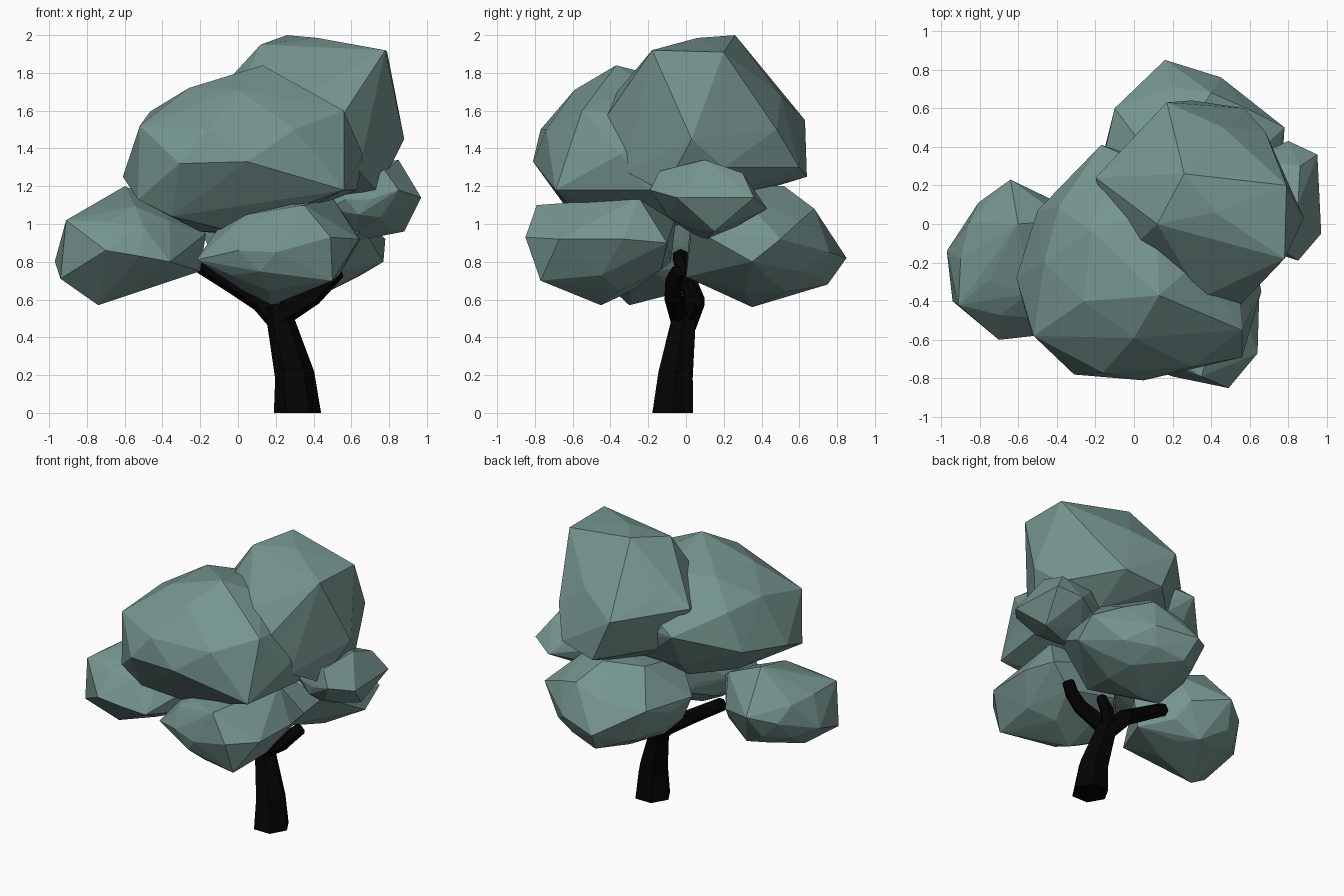
import bpy, bmesh, math
from mathutils import Vector


def material(name, rgb):
    m = bpy.data.materials.new(name)
    m.diffuse_color = (*rgb, 1)
    return m


LEAF = material("leaf_green", (0.18, 0.30, 0.275))
BARK = material("dark_bark", (0.001, 0.001, 0.001))


def finish(name, bm, mat):
    bmesh.ops.recalc_face_normals(bm, faces=bm.faces[:])
    me = bpy.data.meshes.new(name)
    bm.to_mesh(me)
    bm.free()
    me.materials.append(mat)
    ob = bpy.data.objects.new(name, me)
    bpy.context.collection.objects.link(ob)


def clump(name, centre, half, corners):
    """Faceted leaf clump: a coarse ellipsoid stretched out to a few corners."""
    c, pts = Vector(centre), [Vector(p) for p in corners]
    bm = bmesh.new()
    bmesh.ops.create_icosphere(bm, subdivisions=2, radius=1)
    core = [c + Vector([a * b for a, b in zip(v.co, half)]) for v in bm.verts]
    bm.free()
    # drop ellipsoid points that crowd a corner
    core = [q for q in core if min((q - p).length for p in pts) > 0.5 * min(half)]
    bm = bmesh.new()
    for p in core + pts:
        bm.verts.new(p)
    bmesh.ops.convex_hull(bm, input=bm.verts[:])
    loose = [v for v in bm.verts if not v.link_faces]
    bmesh.ops.delete(bm, geom=loose, context='VERTS')
    finish(name, bm, LEAF)


def limb(name, path, sides=6):
    """Tapered tube along (x, y, z, radius) stations."""
    bm = bmesh.new()
    pts = [Vector(p[:3]) for p in path]
    rings = []
    for i, p in enumerate(pts):
        d = pts[min(i + 1, len(pts) - 1)] - pts[max(i - 1, 0)]
        if p.z == 0:
            d = Vector((0, 0, 1))
        side = Vector((0, 1, 0)).cross(d).normalized()
        up = d.cross(side).normalized()
        r = path[i][3]
        rings.append([bm.verts.new(p + r * (math.cos(t) * side + math.sin(t) * up))
                      for t in (2 * math.pi * k / sides for k in range(sides))])
    for a, b in zip(rings, rings[1:]):
        for k in range(sides):
            n = (k + 1) % sides
            bm.faces.new((a[k], a[n], b[n], b[k]))
    bm.faces.new(rings[0])
    bm.faces.new(rings[-1])
    finish(name, bm, BARK)


# Trunk and forked branches
limb("trunk", [(0.315, -0.07, 0, 0.125), (0.30, -0.055, 0.2, 0.105),
               (0.23, -0.015, 0.47, 0.075), (0.21, -0.01, 0.57, 0.06)])
limb("left_branch", [(0.23, 0.0, 0.47, 0.06), (0.12, 0.05, 0.59, 0.055),
                     (-0.04, 0.01, 0.69, 0.05), (-0.27, -0.03, 0.83, 0.045)])
limb("right_branch", [(0.22, -0.03, 0.51, 0.06), (0.40, -0.07, 0.62, 0.05),
                      (0.47, -0.07, 0.69, 0.045), (0.53, -0.04, 0.75, 0.04)])
limb("back_branch", [(0.22, 0.0, 0.48, 0.05), (0.27, 0.05, 0.58, 0.045),
                     (0.28, 0.0, 0.70, 0.035)])

# Large upper clumps
clump("upper_front_leaves", (0.02, -0.2, 1.38), (0.57, 0.54, 0.41), [
    (-0.61, -0.28, 1.25), (-0.52, -0.58, 1.52), (-0.26, -0.4, 1.72),
    (0.13, -0.37, 1.84), (0.56, -0.55, 1.6), (0.56, -0.69, 1.18),
    (0.05, -0.81, 1.33), (-0.31, -0.78, 1.32), (-0.17, 0.41, 1.45),
    (-0.5, 0.07, 1.3), (-0.2, -0.3, 0.96), (0.02, -0.2, 0.94),
    (0.66, -0.35, 1.37), (-0.53, -0.57, 1.13), (0.0, -0.59, 1.71),
    (-0.16, -0.77, 1.5), (0.3, -0.74, 1.5), (-0.35, -0.6, 1.04),
    (-0.03, -0.5, 0.96), (0.63, -0.2, 1.18)])
clump("upper_back_leaves", (0.33, 0.12, 1.5), (0.46, 0.45, 0.4), [
    (0.26, 0.26, 2.0), (0.79, 0.2, 1.91), (0.42, 0.06, 1.985),
    (0.12, 0.0, 1.95), (0.78, -0.18, 1.92), (0.55, -0.42, 1.57),
    (0.35, -0.38, 1.68), (0.64, -0.32, 1.28), (0.74, -0.12, 1.17),
    (0.88, 0.03, 1.45), (0.17, 0.63, 1.55), (0.3, 0.64, 1.25),
    (0.57, 0.6, 1.3), (0.68, 0.48, 1.5), (0.8, 0.2, 1.3),
    (-0.2, 0.24, 1.6)])

# Lower ring of clumps
clump("left_leaves", (-0.6, -0.18, 0.88), (0.35, 0.36, 0.25), [
    (-0.6, 0.0, 1.2), (-0.91, -0.42, 1.02), (-0.97, -0.14, 0.8),
    (-0.94, -0.4, 0.71), (-0.74, -0.3, 0.57), (-0.7, -0.6, 0.86),
    (-0.52, -0.58, 0.83), (-0.36, -0.54, 0.8), (-0.64, 0.23, 0.93),
    (-0.17, -0.2, 0.95), (-0.2, -0.2, 0.75), (-0.52, 0.05, 0.66),
    (-0.35, 0.02, 1.1)])
clump("front_leaves", (0.22, -0.45, 0.86), (0.37, 0.33, 0.25), [
    (-0.22, -0.58, 0.81), (0.05, -0.6, 1.05), (0.49, -0.85, 0.93),
    (0.35, -0.79, 1.1), (0.5, -0.25, 1.14), (0.64, -0.67, 0.92),
    (0.65, -0.33, 0.92), (0.6, -0.1, 0.9), (0.5, -0.77, 0.7),
    (0.18, -0.45, 0.57), (0.45, -0.13, 0.76), (0.1, -0.08, 0.8),
    (0.2, -0.79, 0.85), (0.1, -0.05, 1.05)])
clump("right_leaves", (0.7, 0.12, 1.13), (0.22, 0.26, 0.18), [
    (0.85, 0.1, 1.34), (0.97, -0.05, 1.14), (0.95, 0.36, 1.14),
    (0.8, 0.43, 1.08), (0.85, -0.19, 1.18), (0.78, -0.14, 1.28),
    (0.88, 0.15, 0.96), (0.62, 0.1, 0.91), (0.86, 0.3, 1.27),
    (0.48, 0.0, 1.08)])
clump("back_leaves", (0.3, 0.42, 0.87), (0.41, 0.36, 0.27), [
    (0.16, 0.85, 0.82), (0.45, 0.76, 0.85), (0.4, 0.68, 1.08),
    (0.3, 0.52, 1.2), (0.78, 0.5, 0.92), (0.77, 0.35, 0.8),
    (-0.15, 0.4, 0.9), (-0.1, 0.6, 0.97), (0.2, 0.35, 0.56),
    (0.2, 0.75, 0.68), (0.4, 0.0, 0.72), (0.5, 0.25, 1.2),
    (-0.19, 0.2, 0.95), (-0.1, 0.18, 0.76), (0.02, 0.03, 1.12),
    (0.66, 0.03, 0.98), (0.0, 0.25, 0.65), (0.05, 0.4, 1.18)])
